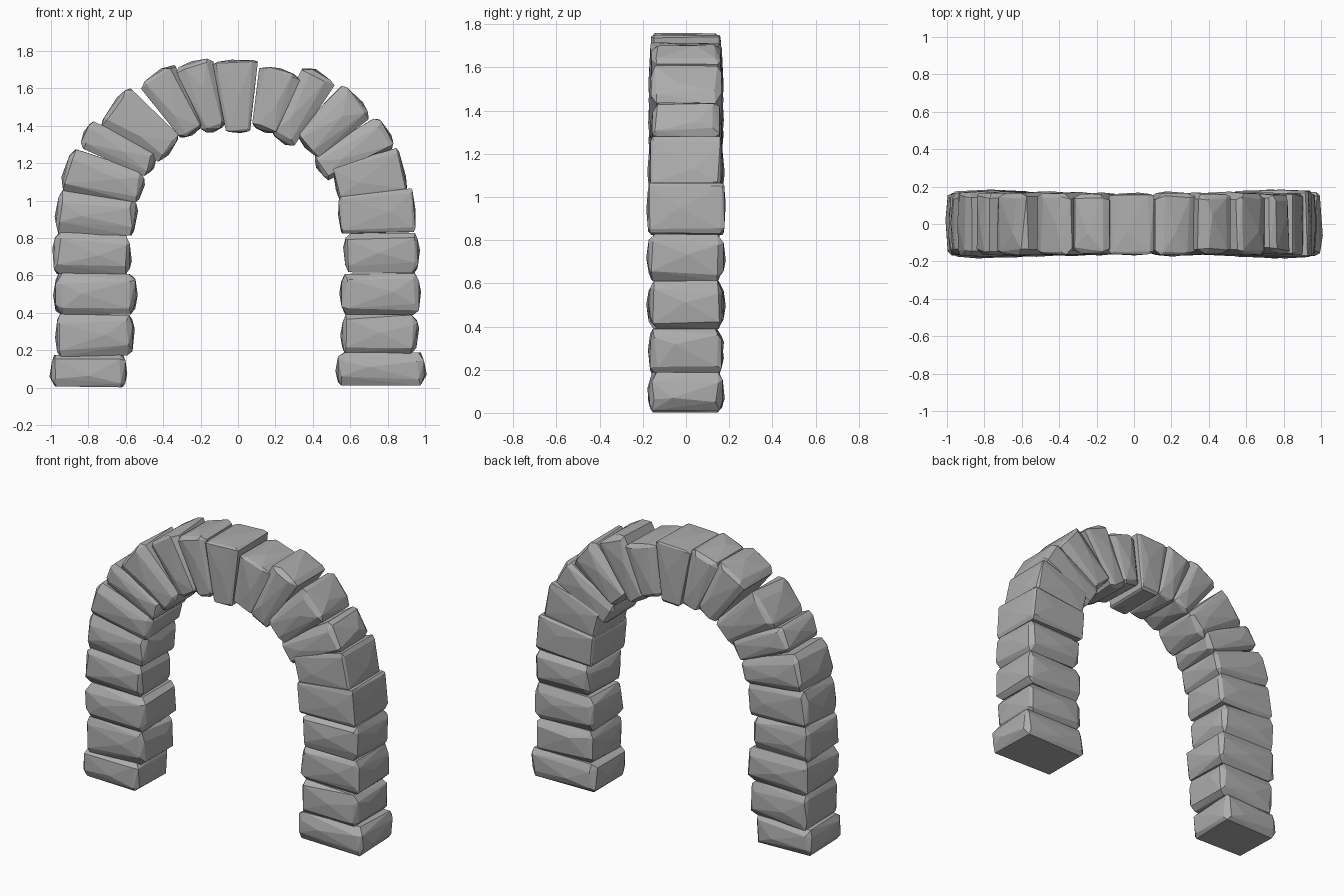
import bpy, bmesh, random
from itertools import product
from mathutils import Vector

random.seed(7)

cube = bpy.data.objects.get("Cube")
if cube:
    bpy.data.objects.remove(cube)

stone_grey = bpy.data.materials.new("stone grey")
stone_grey.use_nodes = True
grey = (0.42, 0.42, 0.42, 1)
stone_grey.diffuse_color = grey
stone_grey.node_tree.nodes["Principled BSDF"].inputs["Base Color"].default_value = grey


def make_stone(name, outer, inner, outer_thick, inner_thick, depth, rounding):
    """Chipped wedge: convex hull of a chamfered block running from inner to outer end."""
    outer, inner = Vector((outer[0], 0, outer[1])), Vector((inner[0], 0, inner[1]))
    middle, radial = (outer + inner) / 2, (outer - inner) / 2
    across = Vector((0, 1, 0)).cross(radial.normalized())
    chamfer = Vector((0.13, 0.16, 0.4)) * rounding

    def place(u, v, w):
        thick = inner_thick + (outer_thick - inner_thick) * (u + 1) / 2
        return middle + radial * u + Vector((0, v * depth, 0)) + across * (w * thick / 2)

    bm = bmesh.new()
    # Three points at each corner, one lying on each adjoining side
    for signs in product((-1, 1), repeat=3):
        for axis in range(3):
            point = []
            for i, sign in enumerate(signs):
                cut = 0.02 if i == axis else chamfer[i]
                point.append(sign * (1 - cut * random.uniform(0.55, 1.45)))
            bm.verts.new(place(*point))
    # Slight bulges on the exposed sides
    for axis, sign in product((0, 1), (-1, 1)):
        point = [random.uniform(-0.4, 0.4) for _ in range(3)]
        point[axis] = sign * (1 + 0.04 * rounding)
        bm.verts.new(place(*point))
    hull = bmesh.ops.convex_hull(bm, input=bm.verts)
    spare = {g for g in hull["geom_interior"] + hull["geom_unused"]
             if isinstance(g, bmesh.types.BMVert)}
    bmesh.ops.delete(bm, geom=list(spare), context="VERTS")
    bmesh.ops.dissolve_limit(bm, angle_limit=0.06, verts=bm.verts, edges=bm.edges)
    bmesh.ops.recalc_face_normals(bm, faces=bm.faces)

    mesh = bpy.data.meshes.new(name)
    bm.to_mesh(mesh)
    bm.free()
    mesh.materials.append(stone_grey)
    bpy.context.collection.objects.link(bpy.data.objects.new(name, mesh))


# Each stone: outer end, inner end, thickness at the outer and inner ends
right_leg = [
    ((-1, .09), (-.6, .09), .17, .18),
    ((-.97, .28), (-.56, .28), .23, .22),
    ((-.98, .5), (-.545, .5), .23, .22),
    ((-.985, .72), (-.575, .71), .23, .21),
    ((-.97, .94), (-.545, .91), .24, .2),
    ((-.925, 1.17), (-.51, 1.07), .24, .17),
]
left_leg = [
    ((1, .1), (.53, .1), .18, .18),
    ((.96, .28), (.555, .29), .22, .21),
    ((.97, .5), (.55, .5), .23, .22),
    ((.965, .72), (.57, .72), .22, .21),
    ((.945, .95), (.54, .92), .24, .2),
    ((.885, 1.17), (.52, 1.09), .24, .19),
]
arch = [
    ((-.82, 1.36), (-.45, 1.19), .16, .15),
    ((-.67, 1.51), (-.36, 1.27), .27, .18),
    ((-.44, 1.68), (-.24, 1.36), .23, .14),
    ((-.24, 1.74), (-.125, 1.375), .22, .13),
    ((-.015, 1.75), (0, 1.365), .25, .13),
    ((.23, 1.7), (.145, 1.37), .24, .15),
    ((.44, 1.68), (.23, 1.32), .2, .15),
    ((.645, 1.54), (.36, 1.29), .24, .18),
    ((.8, 1.37), (.43, 1.17), .2, .16),
]

for part, stones in (("right_leg", right_leg), ("left_leg", left_leg), ("arch", arch)):
    for i, stone in enumerate(stones, 1):
        crisp = (part == "left_leg" and i > 4) or (part == "arch" and i == 5)
        depth = random.uniform(.155, .17) if part == "arch" else random.uniform(.165, .18)
        name = "keystone" if part == "arch" and i == 5 else f"{part}_stone_{i}"
        make_stone(name, *stone, depth, 0.55 if crisp else 1)
